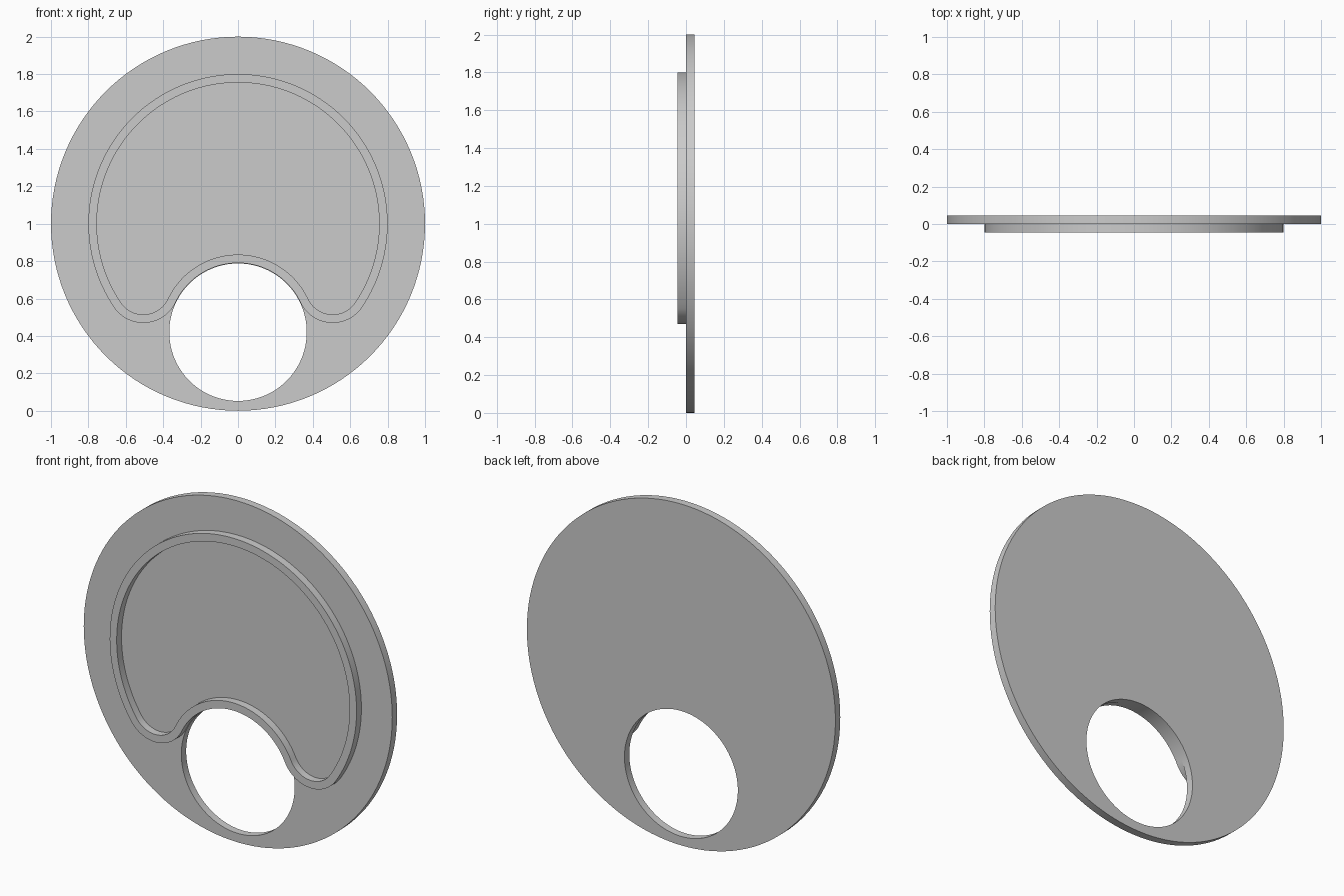
import bpy, bmesh
from math import atan2, cos, sin, pi, radians, sqrt

cube = bpy.data.objects.get("Cube")
if cube:
    bpy.data.objects.remove(cube, do_unlink=True)

THICK = 0.045
DISC_Z, HOLE_Z = 1.0, 0.42      # centre heights of disc and hole

grey = bpy.data.materials.new("plain_grey")
grey.use_nodes = True
colour = (0.6, 0.6, 0.6, 1)
grey.diffuse_color = colour
grey.node_tree.nodes["Principled BSDF"].inputs["Base Color"].default_value = colour


def arc(cx, cz, radius, start, end, count):
    """Points along an arc, leaving out the end point."""
    angles = [start + (end - start) * i / count for i in range(count)]
    return [(cx + radius * cos(a), cz + radius * sin(a)) for a in angles]


def banded_plate(name, outer, inner, y0, y1):
    """Solid plate between two closed outlines with matching point counts."""
    bm = bmesh.new()
    loops = [[bm.verts.new((x, y, z)) for x, z in outline]
             for outline, y in ((outer, y0), (inner, y0), (inner, y1), (outer, y1))]
    n = len(outer)
    for k in range(4):
        a, b = loops[k], loops[(k + 1) % 4]
        for i in range(n):
            j = (i + 1) % n
            bm.faces.new((a[i], a[j], b[j], b[i]))
    bmesh.ops.recalc_face_normals(bm, faces=bm.faces)
    mesh = bpy.data.meshes.new(name)
    bm.to_mesh(mesh)
    bm.free()
    mesh.materials.append(grey)
    obj = bpy.data.objects.new(name, mesh)
    bpy.context.collection.objects.link(obj)
    bpy.ops.object.select_all(action='DESELECT')
    obj.select_set(True)
    bpy.context.view_layer.objects.active = obj
    bpy.ops.object.shade_smooth_by_angle(angle=radians(30))
    return obj


def ridge_outline(inset):
    """Crescent outline: big arc, rounded tip, arc around the hole, mirrored."""
    big, tip, notch = 0.8, 0.19, 0.37
    d1, d2 = big - tip, notch + tip
    # Tip centre that is tangent to both the big arc and the notch arc
    gap = DISC_Z - HOLE_Z
    up = (d2 ** 2 - d1 ** 2 + gap ** 2) / (2 * gap)
    cx, cz = sqrt(d2 ** 2 - up ** 2), HOLE_Z + up
    a1 = atan2(cz - DISC_Z, cx)
    a2 = atan2(up, cx)
    half = arc(0, DISC_Z, big - inset, pi / 2, a1, 56)
    half += arc(cx, cz, tip - inset, a1, a2 - pi, 28)
    half += arc(0, HOLE_Z, notch + inset, a2, pi / 2, 28)
    half.append((0, HOLE_Z + notch + inset))
    return half + [(-x, z) for x, z in reversed(half[1:-1])]


# Round base disc with an off-centre hole
banded_plate("base_disc",
             arc(0, DISC_Z, 1.0, 0, 2 * pi, 128),
             arc(0, HOLE_Z, 0.3675, 0, 2 * pi, 128), 0, THICK)

# Raised crescent rim on the front
banded_plate("crescent_ridge", ridge_outline(0), ridge_outline(0.045), -THICK, 0)
